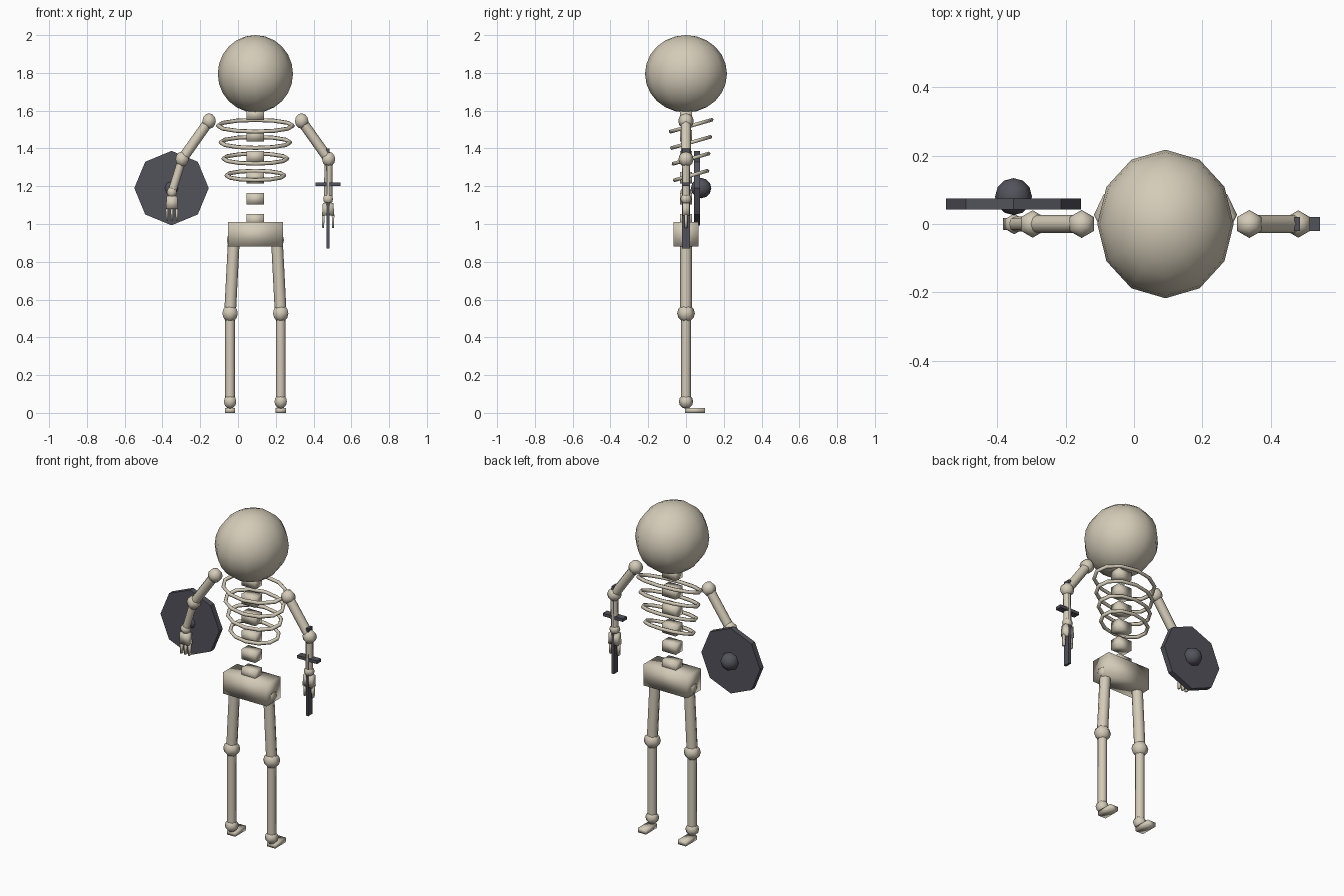
import bpy, bmesh, math
from mathutils import Matrix, Vector

if "Cube" in bpy.data.objects:
    bpy.data.objects.remove(bpy.data.objects["Cube"])

CX = 0.092  # body centre line


def material(name, rgb):
    m = bpy.data.materials.new(name)
    m.diffuse_color = (*rgb, 1)
    m.use_nodes = True
    m.node_tree.nodes["Principled BSDF"].inputs["Base Color"].default_value = m.diffuse_color
    return m


bone = material("bone", (0.66, 0.60, 0.48))
iron = material("dark_iron", (0.085, 0.085, 0.105))


def finish(name, bm, mat, angle=180):
    bmesh.ops.recalc_face_normals(bm, faces=bm.faces)
    me = bpy.data.meshes.new(name)
    bm.to_mesh(me)
    bm.free()
    me.materials.append(mat)
    ob = bpy.data.objects.new(name, me)
    bpy.context.collection.objects.link(ob)
    bpy.ops.object.select_all(action='DESELECT')
    ob.select_set(True)
    bpy.context.view_layer.objects.active = ob
    bpy.ops.object.shade_smooth_by_angle(angle=math.radians(angle))
    return ob


def box(name, centre, size, mat=bone, angle=180, taper=1.0):
    bm = bmesh.new()
    bmesh.ops.create_cube(bm, size=1)
    for v in bm.verts:
        if v.co.z < 0:  # narrow the lower end
            v.co.x *= taper
        v.co = Vector(centre) + Vector(a * b for a, b in zip(v.co, size))
    return finish(name, bm, mat, angle)


def ball(name, centre, radii, segs=6, rings=6, mat=bone, tilt=0):
    bm = bmesh.new()
    m = Matrix.LocRotScale(Vector(centre), Matrix.Rotation(tilt, 3, 'X').to_quaternion(), Vector(radii))
    bmesh.ops.create_uvsphere(bm, u_segments=segs, v_segments=rings, radius=1, matrix=m)
    return finish(name, bm, mat)


def joint(name, centre, r):
    return ball(name, centre, (r, r, r))


def rod(name, a, b, r1, r2, sides=8, mat=bone, angle=50):
    a, b = Vector(a), Vector(b)
    d = b - a
    m = Matrix.Translation((a + b) / 2) @ d.to_track_quat('Z', 'Y').to_matrix().to_4x4()
    bm = bmesh.new()
    bmesh.ops.create_cone(bm, cap_ends=True, segments=sides, radius1=r1, radius2=r2,
                          depth=d.length, matrix=m)
    return finish(name, bm, mat, angle)


def rib(name, z, rx, ry, tube=0.011, n=12, k=6):
    # oval ring, raised towards +y
    bm = bmesh.new()
    rot = Matrix.Rotation(math.radians(16), 3, 'X')
    rows = []
    for i in range(n):
        t = 2 * math.pi * i / n
        row = []
        for j in range(k):
            p = 2 * math.pi * j / k
            o = tube * math.cos(p)
            co = Vector(((rx + o) * math.cos(t), (ry + o) * math.sin(t), tube * math.sin(p)))
            row.append(bm.verts.new(rot @ co + Vector((CX, 0.027, z))))
        rows.append(row)
    for i in range(n):
        for j in range(k):
            a, b = rows[i], rows[(i + 1) % n]
            bm.faces.new((a[j], b[j], b[(j + 1) % k], a[(j + 1) % k]))
    finish(name, bm, bone)


# Skull, spine and pelvis
ball("skull", (CX, 0, 1.795), (0.23 * 0.866, 0.217, 0.205), 12, 12)
for i in range(6):
    box(f"vertebra_{i}", (CX, 0, 1.022 + 0.1115 * i), (0.092, 0.066, 0.06))
box("pelvis", (CX, 0, 0.945), (0.29, 0.132, 0.13))

# Rib cage
for i, (z, rx, ry) in enumerate([(1.52, 0.198, 0.112), (1.432, 0.184, 0.105),
                                 (1.346, 0.169, 0.096), (1.257, 0.153, 0.089)]):
    rib(f"rib_{i}", z, rx, ry)

# Legs and feet
for side, s in (("left", -1), ("right", 1)):
    hip = (CX + s * 0.114, 0, 0.915)
    knee = (CX + s * 0.134, 0, 0.527)
    ankle = (CX + s * 0.134, 0, 0.06)
    joint(side + "_hip", hip, 0.043)
    rod(side + "_thigh", hip, knee, 0.031, 0.031)
    joint(side + "_knee", knee, 0.047)
    rod(side + "_shin", knee, ankle, 0.026, 0.026)
    joint(side + "_ankle", ankle, 0.038)
    box(side + "_foot", (ankle[0], 0.047, 0.013), (0.054, 0.106, 0.026))

# Arms and hands
for side, s, wrist in (("left", -1, (-0.35, 0, 1.168)), ("right", 1, (0.477, 0, 1.133))):
    shoulder = (CX + s * 0.245, 0, 1.545)
    elbow = (CX + s * 0.388, 0, 1.343)
    joint(side + "_shoulder", shoulder, 0.041)
    rod(side + "_upper_arm", shoulder, elbow, 0.027, 0.027)
    joint(side + "_elbow", elbow, 0.040)
    rod(side + "_forearm", elbow, wrist, 0.022, 0.022)
    joint(side + "_wrist", wrist, 0.030)
    x, z = wrist[0], wrist[2]
    box(side + "_palm", (x, 0, z - 0.055), (0.056, 0.036, 0.068), taper=1.15)
    for f in (-1, 0, 1):
        box(f"{side}_finger_{f + 1}", (x + f * 0.026, 0, z - 0.118), (0.014, 0.018, 0.07), taper=0.7)

# Sword held point down
box("sword_blade", (0.477, 0, 1.134), (0.015, 0.04, 0.53), iron, 30)
box("sword_guard", (0.477, 0, 1.21), (0.133, 0.04, 0.018), iron, 30)

# Octagonal shield with a central boss
rod("shield", (-0.352, 0.042, 1.19), (-0.352, 0.075, 1.19), 0.197, 0.197, 8, iron, 30)
ball("shield_boss", (-0.352, 0.08, 1.19), (0.054, 0.054, 0.054), 8, 6, iron, math.pi / 2)
